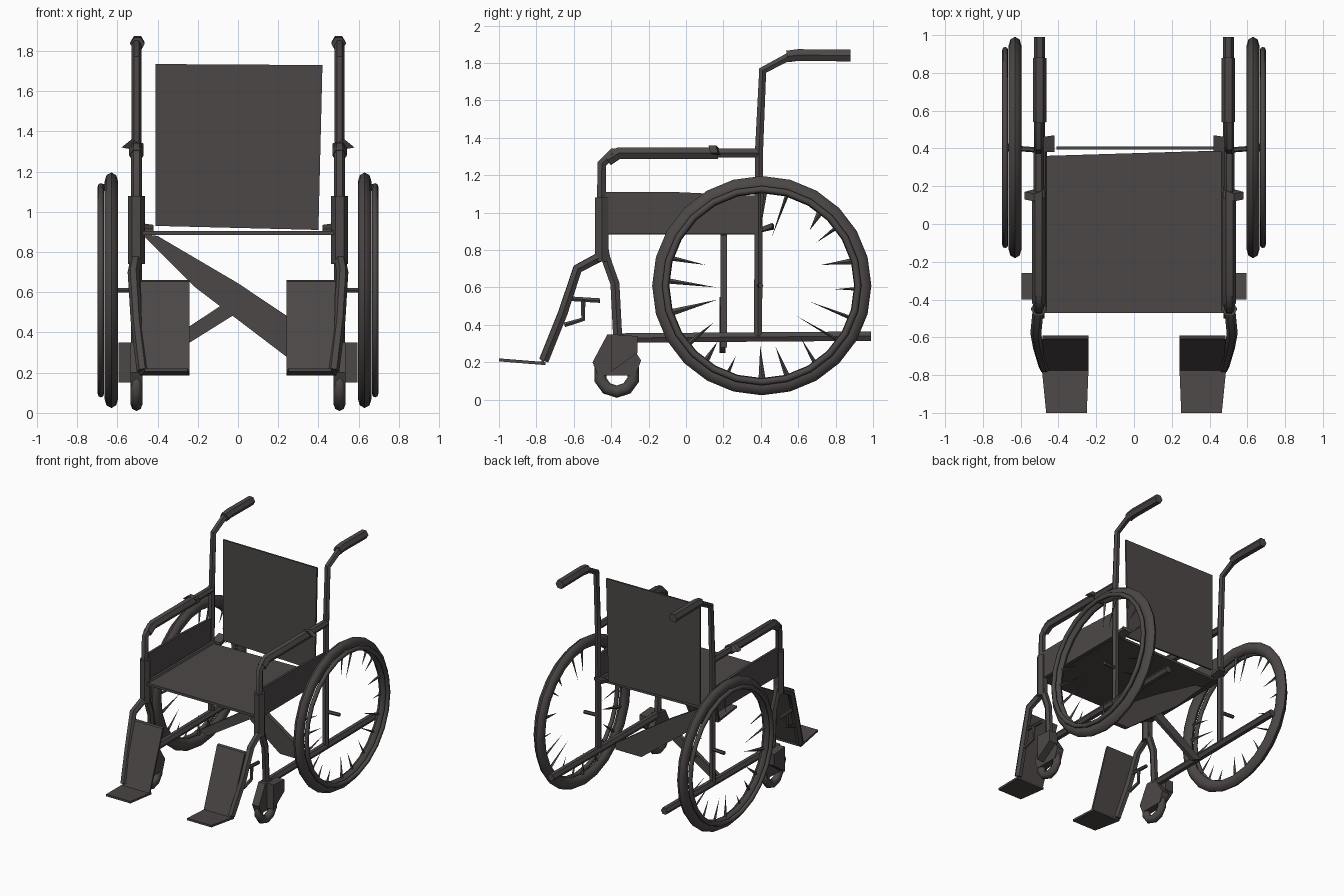
import bpy, bmesh, math, random
from mathutils import Matrix, Vector

cube = bpy.data.objects.get("Cube")
if cube:
    bpy.data.objects.remove(cube, do_unlink=True)
random.seed(4)

# Single dark metal colour
metal = bpy.data.materials.new("dark warm grey")
metal.use_nodes = True
colour = (0.072, 0.064, 0.062, 1)
metal.diffuse_color = colour
metal.node_tree.nodes["Principled BSDF"].inputs["Base Color"].default_value = colour


def finish(obj, name, mirror=True, smooth=True):
    obj.name = name
    obj.data.materials.clear()
    obj.data.materials.append(metal)
    bpy.ops.object.select_all(action='DESELECT')
    obj.select_set(True)
    bpy.context.view_layer.objects.active = obj
    if smooth:
        bpy.ops.object.shade_smooth_by_angle(angle=math.radians(50))
    if mirror:
        obj.modifiers.new("Mirror", 'MIRROR').use_mirror_merge = False
    return obj


def from_bmesh(bm, name, mirror=True, smooth=False):
    bmesh.ops.recalc_face_normals(bm, faces=bm.faces)
    mesh = bpy.data.meshes.new(name)
    bm.to_mesh(mesh)
    bm.free()
    obj = bpy.data.objects.new(name, mesh)
    bpy.context.collection.objects.link(obj)
    return finish(obj, name, mirror, smooth)


def tube(name, points, radius, mirror=True):
    """Round tube through the given points."""
    curve = bpy.data.curves.new(name, 'CURVE')
    curve.dimensions = '3D'
    curve.bevel_depth = radius
    curve.bevel_resolution = 1
    curve.use_fill_caps = True
    spline = curve.splines.new('POLY')
    spline.points.add(len(points) - 1)
    for p, co in zip(spline.points, points):
        p.co = (*co, 1)
    obj = bpy.data.objects.new(name, curve)
    bpy.context.collection.objects.link(obj)
    bpy.ops.object.select_all(action='DESELECT')
    obj.select_set(True)
    bpy.context.view_layer.objects.active = obj
    bpy.ops.object.convert(target='MESH')
    return finish(bpy.context.object, name, mirror)


def side_tube(name, x, path, radius):
    return tube(name, [(x, y, z) for y, z in path], radius)


def slab(name, outline, push, mirror=True):
    """Flat outline thickened along the push vector."""
    bm = bmesh.new()
    face = bm.faces.new([bm.verts.new(p) for p in outline])
    new = bmesh.ops.extrude_face_region(bm, geom=[face], use_keep_orig=True)["geom"]
    verts = [g for g in new if isinstance(g, bmesh.types.BMVert)]
    bmesh.ops.translate(bm, verts=verts, vec=Vector(push))
    return from_bmesh(bm, name, mirror)


def ring(name, centre, major, minor, half_width, segments):
    bpy.ops.mesh.primitive_torus_add(major_radius=major, minor_radius=minor,
                                     major_segments=segments, minor_segments=8)
    obj = bpy.context.object
    obj.data.transform(Matrix.Translation(centre)
                       @ Matrix.Diagonal((half_width / minor, 1, 1, 1))
                       @ Matrix.Rotation(math.pi / 2, 4, 'Y'))
    return finish(obj, name)


# Rear wheels with push rims and tapering spokes
hub_y, hub_z = 0.405, 0.61
ring("rear_tyre", (0.63, hub_y, hub_z), 0.54, 0.046, 0.034, 24)
ring("push_rim", (0.682, hub_y, hub_z), 0.515, 0.018, 0.016, 24)
tube("rim_clips", [(0.63, hub_y, hub_z + 0.51), (0.685, hub_y, hub_z + 0.51)], 0.02)
bm = bmesh.new()
for i in range(20):
    a = math.tau * (i + random.uniform(-0.2, 0.2)) / 20
    out = Vector((0, math.cos(a), math.sin(a)))
    across = Vector((0, -out.z, out.y))
    if out.z > 0.3 and out.y < 0:
        continue
    length = random.uniform(0.1, 0.28)
    root = Vector((0.63, hub_y, hub_z)) + out * 0.51
    tip = bm.verts.new(root - out * length + across * random.uniform(-0.03, 0.03))
    w = random.uniform(0.008, 0.02)
    base = [bm.verts.new(root + v) for v in
            (across * w, Vector((0.012, 0, 0)), across * -w, Vector((-0.012, 0, 0)))]
    for j in range(4):
        bm.faces.new((base[j], base[(j + 1) % 4], tip))
from_bmesh(bm, "wheel_spokes")
tube("axle_stub", [(0.49, 0.39, hub_z), (0.62, 0.4, hub_z)], 0.014)

# Back posts, push handles and lower rails
side_tube("back_post", 0.505, [(0.385, 0.34), (0.39, 1.32), (0.41, 1.76), (0.56, 1.84), (0.62, 1.84)], 0.025)
side_tube("push_handle", 0.5, [(0.54, 1.835), (0.6, 1.843), (0.88, 1.84)], 0.036)
side_tube("lower_rail", 0.5, [(-0.36, 0.33), (0.99, 0.34)], 0.029)

# Armrests with front legs
side_tube("armrest_frame", 0.505, [(0.39, 1.32), (-0.39, 1.32), (-0.45, 1.26), (-0.455, 0.9),
                                   (-0.43, 0.76), (-0.38, 0.62), (-0.365, 0.33)], 0.028)
side_tube("armrest_pad", 0.505, [(0.17, 1.318), (-0.36, 1.318), (-0.42, 1.28)], 0.036)
slab("armrest_clip", [(0.47, 0.16, 1.30), (0.58, 0.13, 1.32), (0.53, 0.12, 1.36), (0.47, 0.14, 1.34)],
     (0, 0.04, 0))
side_tube("front_post_sleeve", 0.505, [(-0.45, 1.08), (-0.45, 0.74)], 0.042)

# Seat, backrest and side panels
slab("seat", [(-0.49, -0.47, 0.885), (0.5, -0.47, 0.885), (0.5, 0.39, 0.885), (-0.49, 0.36, 0.885)],
     (0, 0, 0.02), False)
slab("backrest", [(-0.41, 0.395, 0.93), (0.4, 0.395, 0.91), (0.42, 0.395, 1.73), (-0.41, 0.395, 1.735)],
     (0, 0.014, 0), False)
slab("side_panel", [(0.5, -0.45, 0.885), (0.5, 0.38, 0.885), (0.5, 0.38, 1.09), (0.5, -0.05, 1.11),
                    (0.5, -0.45, 1.11)], (0.018, 0, 0))
slab("seat_bracket", [(0.42, 0.38, 0.89), (0.5, 0.38, 0.89), (0.49, 0.46, 0.92), (0.42, 0.47, 0.91)],
     (0, 0, 0.025))
tube("seat_side_rail", [(0.48, -0.46, 0.9), (0.48, 0.38, 0.9)], 0.02)

# Folding cross brace under the seat
slab("long_brace", [(-0.48, 0.185, 0.89), (-0.22, 0.185, 0.63), (0.24, 0.185, 0.28), (0.47, 0.185, 0.28),
                    (0.47, 0.185, 0.33), (0, 0.185, 0.645), (-0.4, 0.185, 0.88)], (0, 0.035, 0), False)
slab("short_brace", [(-0.47, 0.18, 0.28), (-0.4, 0.18, 0.25), (0, 0.18, 0.5), (-0.06, 0.18, 0.55)],
     (0, 0.03, 0), False)

# Leg hangers, calf panels and footplates
tube("leg_hanger", [(0.505, -0.43, 0.78), (0.52, -0.58, 0.7), (0.505, -0.66, 0.46), (0.475, -0.76, 0.21)], 0.029)
slab("calf_panel", [(0.24, -0.59, 0.66), (0.485, -0.59, 0.66), (0.475, -0.76, 0.2), (0.24, -0.76, 0.2)],
     (0, -0.018, -0.006))
slab("footplate", [(0.24, -0.75, 0.185), (0.49, -0.75, 0.185), (0.465, -1.0, 0.205), (0.25, -1.0, 0.205)],
     (0, 0, 0.016))
side_tube("release_lever", 0.505, [(-0.62, 0.54), (-0.46, 0.53)], 0.014)
side_tube("lever_loop", 0.505, [(-0.55, 0.53), (-0.55, 0.43), (-0.65, 0.4)], 0.014)

# Front casters with forks
ring("caster_wheel", (0.505, -0.37, 0.135), 0.092, 0.033, 0.03, 10)
fork = [(-0.5, 0.2), (-0.47, 0.13), (-0.27, 0.13), (-0.24, 0.21), (-0.33, 0.35), (-0.42, 0.35)]
slab("caster_fork", [(0.475, y, z) for y, z in fork], (0.06, 0, 0))
slab("caster_bracket", [(0.52, -0.4, 0.15), (0.52, -0.26, 0.25), (0.52, -0.26, 0.34), (0.52, -0.4, 0.35)],
     (0.075, 0, 0))
